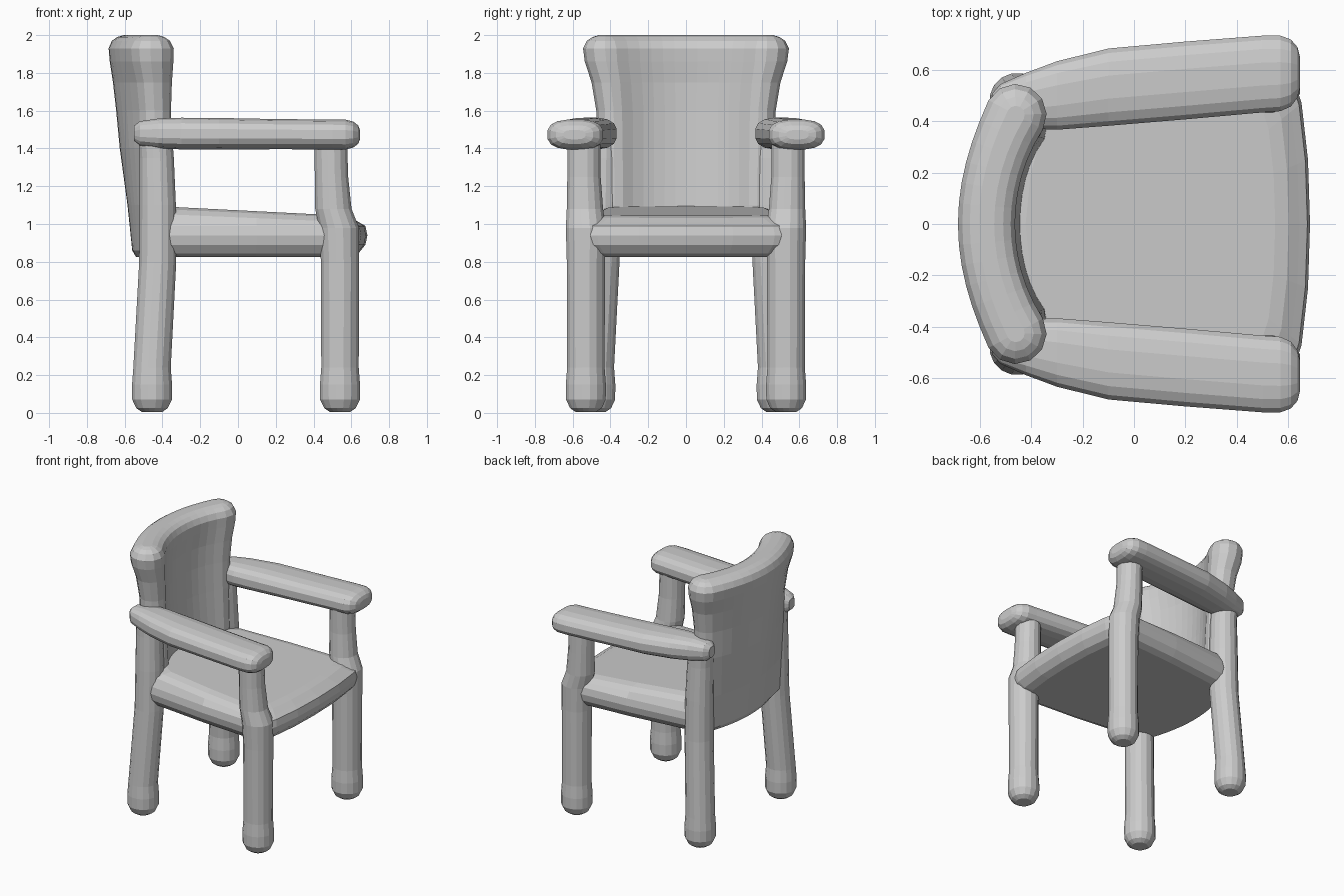
import bpy, bmesh
from math import sin, cos, pi, copysign
from mathutils import Vector

cube = bpy.data.objects.get("Cube")
if cube:
    bpy.data.objects.remove(cube, do_unlink=True)

grey = bpy.data.materials.new("plain grey")
grey.use_nodes = True
grey.diffuse_color = (0.6, 0.6, 0.6, 1)
grey.node_tree.nodes["Principled BSDF"].inputs["Base Color"].default_value = grey.diffuse_color


def loft(name, rings):
    """Skin a list of equal-length point rings and cap both ends."""
    bm = bmesh.new()
    loops = [[bm.verts.new(p) for p in ring] for ring in rings]
    n = len(loops[0])
    for a, b in zip(loops, loops[1:]):
        for i in range(n):
            j = (i + 1) % n
            bm.faces.new((a[i], a[j], b[j], b[i]))
    bm.faces.new(loops[0])
    bm.faces.new(loops[-1])
    bmesh.ops.recalc_face_normals(bm, faces=bm.faces)
    mesh = bpy.data.meshes.new(name)
    bm.to_mesh(mesh)
    bm.free()
    mesh.materials.append(grey)
    obj = bpy.data.objects.new(name, mesh)
    bpy.context.collection.objects.link(obj)
    return obj


def ring(centre, u, v, power=1.0, sides=16):
    """Ellipse (or squarer superellipse) spanned by vectors u and v."""
    pts = []
    for k in range(sides):
        a = 2 * pi * (k + 0.5) / sides
        c, s = (copysign(abs(w) ** power, w) for w in (cos(a), sin(a)))
        pts.append(Vector(centre) + Vector(u) * c + Vector(v) * s)
    return pts


# Legs: height, x, y, radius; front ones rise to carry the arms
foot = [(0.005, 0.055), (0.025, 0.085), (0.07, 0.107), (0.15, 0.108), (0.24, 0.101)]
front = [(z, 0.54, 0.53, r) for z, r in foot]
front += [(0.8, 0.54, 0.53, 0.103), (0.98, 0.535, 0.53, 0.108),
          (1.08, 0.505, 0.535, 0.098), (1.25, 0.495, 0.54, 0.09), (1.48, 0.49, 0.54, 0.088)]
back = [(z, -0.455, 0.48, r) for z, r in foot]
back += [(0.8, -0.425, 0.45, 0.1), (1.1, -0.425, 0.445, 0.098),
         (1.35, -0.43, 0.44, 0.092), (1.5, -0.44, 0.44, 0.09)]

# Arms: x, inner y, outer y, half height
arm = [(-0.55, 0.44, 0.51, 0.04), (-0.52, 0.41, 0.545, 0.065), (-0.42, 0.37, 0.59, 0.08),
       (-0.3, 0.365, 0.635, 0.085), (-0.1, 0.38, 0.685, 0.085), (0.2, 0.405, 0.712, 0.081),
       (0.5, 0.432, 0.735, 0.08), (0.57, 0.437, 0.735, 0.08), (0.61, 0.455, 0.72, 0.07),
       (0.636, 0.49, 0.69, 0.05), (0.646, 0.53, 0.65, 0.025)]

for side, label in ((1, "left"), (-1, "right")):
    for name, path in (("front_leg", front), ("back_leg", back)):
        loft(f"{label}_{name}",
             [ring((x, side * y, z), (r, 0, 0), (0, r, 0)) for z, x, y, r in path])
    loft(f"{label}_arm",
         [ring((x, side * (a + b) / 2, 1.477 - 0.006 * x), (0, (b - a) / 2, 0), (0, 0, h), 0.75)
          for x, a, b, h in arm])

# Seat: rounded slab with a bowed front, drawn as a mirrored half outline
half = [(0.685, 0.0), (0.677, 0.25), (0.652, 0.47), (0.62, 0.57), (0.54, 0.605),
        (0.1, 0.575), (-0.36, 0.525), (-0.47, 0.46), (-0.53, 0.25), (-0.555, 0.0)]
outline = half + [(x, -y) for x, y in half[-2:0:-1]]
rings = []
for z, inset in [(0.825, 0.09), (0.845, 0.045), (0.89, 0.01), (0.94, 0), (0.99, 0.01),
                 (1.035, 0.04), (1.06, 0.08), (1.072, 0.13)]:
    k = 1 - inset / 0.6
    tilt = 0.04 if z > 1 else 0
    rings.append([(0.06 + (x - 0.06) * k, y * k, z - tilt * x) for x, y in outline])
loft("seat", rings)


def back_section(z, xm, tm, xe, ye, te, steps=12, cap=6):
    """Curved, round-ended horizontal slice of the backrest."""
    def spine(s):
        slope = 2 * s * (xe - xm) / ye
        return (Vector((xm + (xe - xm) * s * s, ye * s, z)),
                Vector((-1, slope, 0)).normalized(),
                tm + (te - tm) * s ** 4)

    pts = []
    for sign in (1, -1):
        for i in range(steps + 1):
            p, n, t = spine(sign * (2 * i / steps - 1))
            pts.append(p + n * t * sign)
        # round off the end of the slice
        p, n, t = spine(sign)
        along = Vector((-n.y, n.x, 0))
        if along.y * sign < 0:
            along = -along
        for i in range(1, cap):
            a = pi * i / cap
            pts.append(p + n * sign * t * cos(a) + along * t * sin(a))
    return pts


# Backrest: height, middle x, middle half thickness, end x, end y, end half thickness
slices = [(0.825, -0.495, 0.045, -0.43, 0.35, 0.05), (0.86, -0.495, 0.065, -0.43, 0.37, 0.08),
          (1.1, -0.515, 0.07, -0.43, 0.37, 0.09), (1.4, -0.548, 0.078, -0.44, 0.38, 0.09),
          (1.6, -0.562, 0.083, -0.445, 0.385, 0.09), (1.75, -0.57, 0.092, -0.45, 0.4, 0.1),
          (1.86, -0.573, 0.106, -0.458, 0.42, 0.116), (1.93, -0.574, 0.111, -0.46, 0.425, 0.12),
          (1.97, -0.574, 0.094, -0.46, 0.425, 0.1), (1.99, -0.574, 0.065, -0.46, 0.425, 0.07),
          (2.0, -0.574, 0.03, -0.46, 0.425, 0.035)]
loft("backrest", [back_section(*s) for s in slices])
